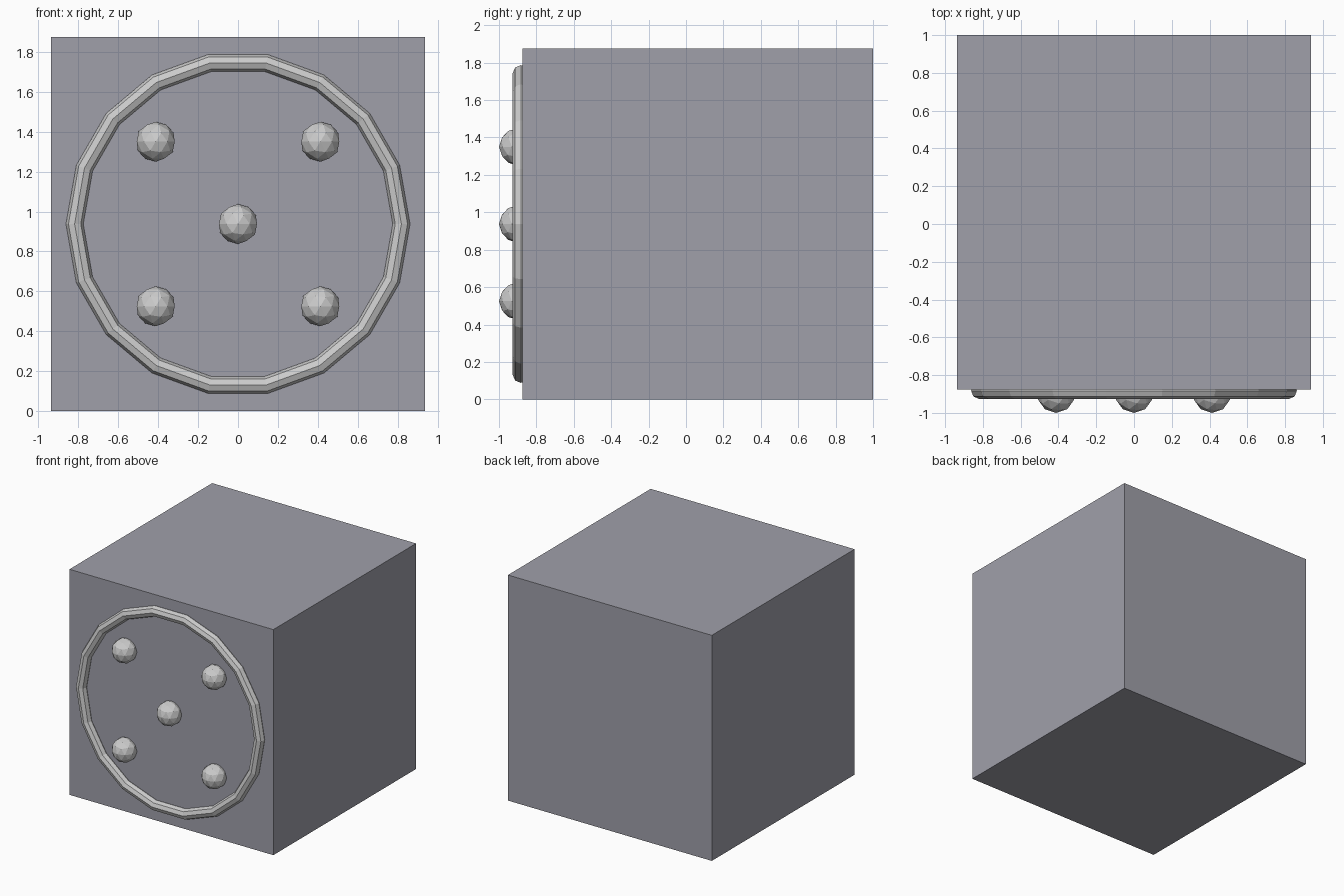
import bpy
from math import radians

if "Cube" in bpy.data.objects:
    bpy.data.objects.remove(bpy.data.objects["Cube"])

HALF = 0.9375            # half the cube's side
CY = 1 - HALF            # cube centre in y
FRONT = CY - HALF        # y of the front face


def material(name, colour):
    m = bpy.data.materials.new(name)
    m.diffuse_color = (*colour, 1)
    m.use_nodes = True
    m.node_tree.nodes["Principled BSDF"].inputs["Base Color"].default_value = m.diffuse_color
    return m


DARK = material("dark_grey", (0.35, 0.35, 0.40))
METAL = material("light_metal", (0.70, 0.70, 0.72))


def finish(name, mat):
    ob = bpy.context.object
    ob.name = name
    ob.data.materials.append(mat)


# Cube body
bpy.ops.mesh.primitive_cube_add(size=2 * HALF, location=(0, CY, HALF))
finish("body", DARK)

# Raised 18-sided ring on the front face
bpy.ops.mesh.primitive_torus_add(
    major_segments=18, minor_segments=8, major_radius=0.819, minor_radius=0.0435,
    location=(0, FRONT - 0.008, HALF), rotation=(radians(90), 0, 0))
finish("front_ring", METAL)


def stud(name, x, z):
    bpy.ops.mesh.primitive_ico_sphere_add(
        subdivisions=2, radius=0.1, location=(x, FRONT - 0.025, HALF + z))
    finish(name, METAL)


# Five studs: one central, four at the corners of a square
stud("centre_stud", 0, 0)
D = 0.4125
for side, sx in (("left", -1), ("right", 1)):
    for level, sz in (("lower", -1), ("upper", 1)):
        stud(f"{level}_{side}_stud", sx * D, sz * D)
